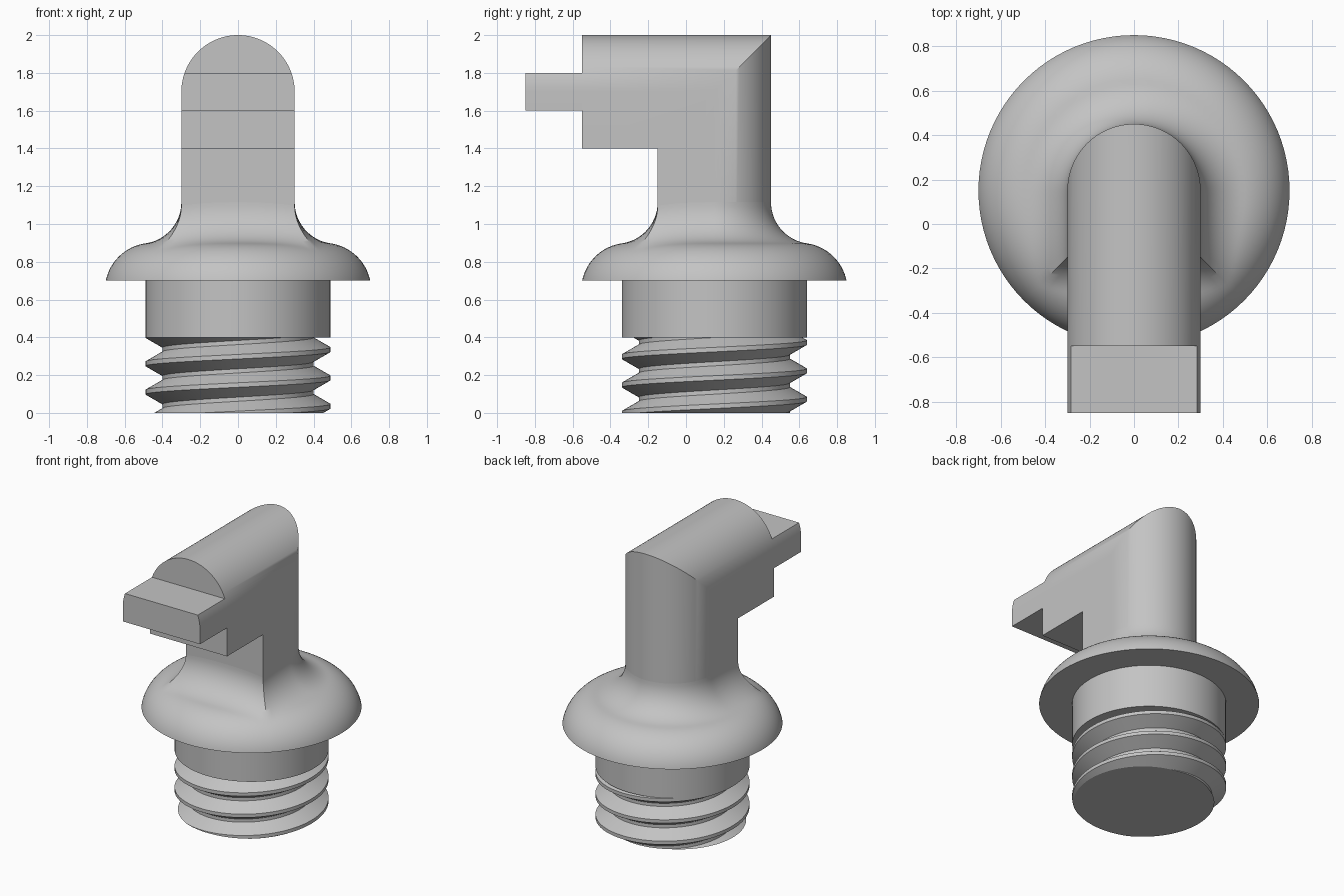
import bpy, bmesh
from math import sin, cos, pi, tau, sqrt, radians

cube = bpy.data.objects.get("Cube")
if cube:
    bpy.data.objects.remove(cube)

AXIS_Y = 0.15      # vertical axis of the round parts
HALF = 0.3         # half width of the neck and arm
SEG = 96

grey = bpy.data.materials.new("plain grey")
grey.use_nodes = True
grey.diffuse_color = (0.55, 0.55, 0.55, 1)
grey.node_tree.nodes["Principled BSDF"].inputs["Base Color"].default_value = (0.55, 0.55, 0.55, 1)


def finish(name, bm):
    bmesh.ops.recalc_face_normals(bm, faces=bm.faces)
    mesh = bpy.data.meshes.new(name)
    bm.to_mesh(mesh)
    bm.free()
    mesh.materials.append(grey)
    obj = bpy.data.objects.new(name, mesh)
    bpy.context.collection.objects.link(obj)
    bpy.ops.object.select_all(action='DESELECT')
    obj.select_set(True)
    bpy.context.view_layer.objects.active = obj
    bpy.ops.object.shade_smooth_by_angle(angle=radians(30))
    return obj


def loft(name, rings):
    """Skin closed rings of points and cap both ends."""
    bm = bmesh.new()
    rows = [[bm.verts.new(p) for p in ring] for ring in rings]
    n = len(rows[0])
    for low, high in zip(rows, rows[1:]):
        for i in range(n):
            j = (i + 1) % n
            bm.faces.new((low[i], low[j], high[j], high[i]))
    bm.faces.new(rows[0][::-1])
    bm.faces.new(rows[-1])
    return finish(name, bm)


# Neck and arm: one arch-shaped section swept round a mitred corner
arch = [(HALF * cos(i * tau / SEG), HALF * sin(i * tau / SEG)) for i in range(SEG // 2 + 1)]
section = arch + [(-HALF, -HALF), (HALF, -HALF)]
loft("neck_and_arm", [
    [(x, AXIS_Y + u, 0.8) for x, u in section],
    [(x, AXIS_Y + u, 1.7 + u) for x, u in section],
    [(x, -0.55, 1.7 + u) for x, u in section]])

# Tab: the middle band of the same section, carried further forward
band = [(x, u) for x, u in arch if u < 0.1]
side = [p for p in band if p[0] > 0] + [(sqrt(HALF ** 2 - 0.01), 0.1)]
tab = [(HALF, -0.1)] + side + [(-x, u) for x, u in reversed(side)] + [(-HALF, -0.1)]
loft("front_tab", [[(x, y, 1.7 + u) for x, u in tab] for y in (-0.54, -0.85)])

# Flange: rounded dome, blended into the neck by a rolling-ball fillet
RIM, DOME_C, DOME_Z, DOME_R, BALL = 0.7, 0.455, 0.65, 0.25, 0.22


def dome(r, grow=0.0):
    rad = DOME_R + grow
    return DOME_Z + sqrt(max(rad ** 2 - max(r - DOME_C, 0) ** 2, 0))


def flange_height(angle, r):
    if sin(angle) >= 0:                       # round back of the neck
        n, a, steps = r, 0.0, [0.0]
    else:                                     # flat front and sides
        x, y = abs(r * cos(angle)), abs(r * sin(angle))
        n, a = max(x, y), min(x, y)
        steps = [k * 0.005 for k in range(-30, 31)]
    d = n - HALF
    best = None
    for s in steps:
        gap = BALL ** 2 - (BALL - d) ** 2 - s * s
        if d > BALL or gap < -1e-6:
            continue
        rc = sqrt((HALF + BALL) ** 2 + (a + s) ** 2)
        z = dome(rc, BALL) - sqrt(max(gap, 0))
        if best is None or z < best[0]:
            best = (z, rc)
    if best is None:
        return dome(r)
    z, rc = best
    shift = (rc - DOME_C) * BALL / (DOME_R + BALL)
    touch = BALL - shift * (HALF + BALL) / rc
    return dome(r) if d > touch else max(z, dome(r))


ROWS = 30
rings = []
for k in range(ROWS + 1):
    f = (1 + cos(pi * k / ROWS)) / 2
    ring = []
    for i in range(SEG):
        t = i * tau / SEG
        inner = HALF if sin(t) >= 0 else HALF / max(abs(cos(t)), abs(sin(t)))
        r = inner + (RIM - inner) * f
        z = 0.7 if k == 0 else flange_height(t, r)
        ring.append((r * cos(t), AXIS_Y + r * sin(t), z))
    rings.append(ring)
loft("flange", rings)

# Collar under the flange
COLLAR = 0.49
loft("collar", [[(COLLAR * cos(i * tau / SEG), AXIS_Y + COLLAR * sin(i * tau / SEG), z)
                 for i in range(SEG)] for z in (0.4, 0.71)])

# Screw thread: a helical ridge, trimmed flat at the bottom and inside the collar
PITCH, CORE = 0.15, 0.4
tooth = [(CORE, -0.064), (COLLAR, -0.012), (COLLAR, 0.012), (CORE, 0.064)]
bm = bmesh.new()
columns = []
for i in range(SEG + 1):
    t = i * tau / SEG
    columns.append([bm.verts.new((r * cos(t), AXIS_Y + r * sin(t),
                                  0.035 + dz + PITCH * (turn + i / SEG)))
                    for turn in range(-3, 5) for r, dz in tooth])
for left, right in zip(columns, columns[1:]):
    for j in range(len(left) - 1):
        bm.faces.new((left[j], right[j], right[j + 1], left[j + 1]))
bmesh.ops.remove_doubles(bm, verts=bm.verts, dist=1e-5)
for height, up in ((0.0, -1), (0.43, 1)):
    bmesh.ops.bisect_plane(bm, geom=bm.verts[:] + bm.edges[:] + bm.faces[:], dist=1e-6,
                           plane_co=(0, 0, height), plane_no=(0, 0, up), clear_outer=True)
    rim = [e for e in bm.edges if e.is_boundary
           and all(abs(v.co.z - height) < 1e-4 for v in e.verts)]
    bmesh.ops.holes_fill(bm, edges=rim, sides=0)
finish("screw_thread", bm)
